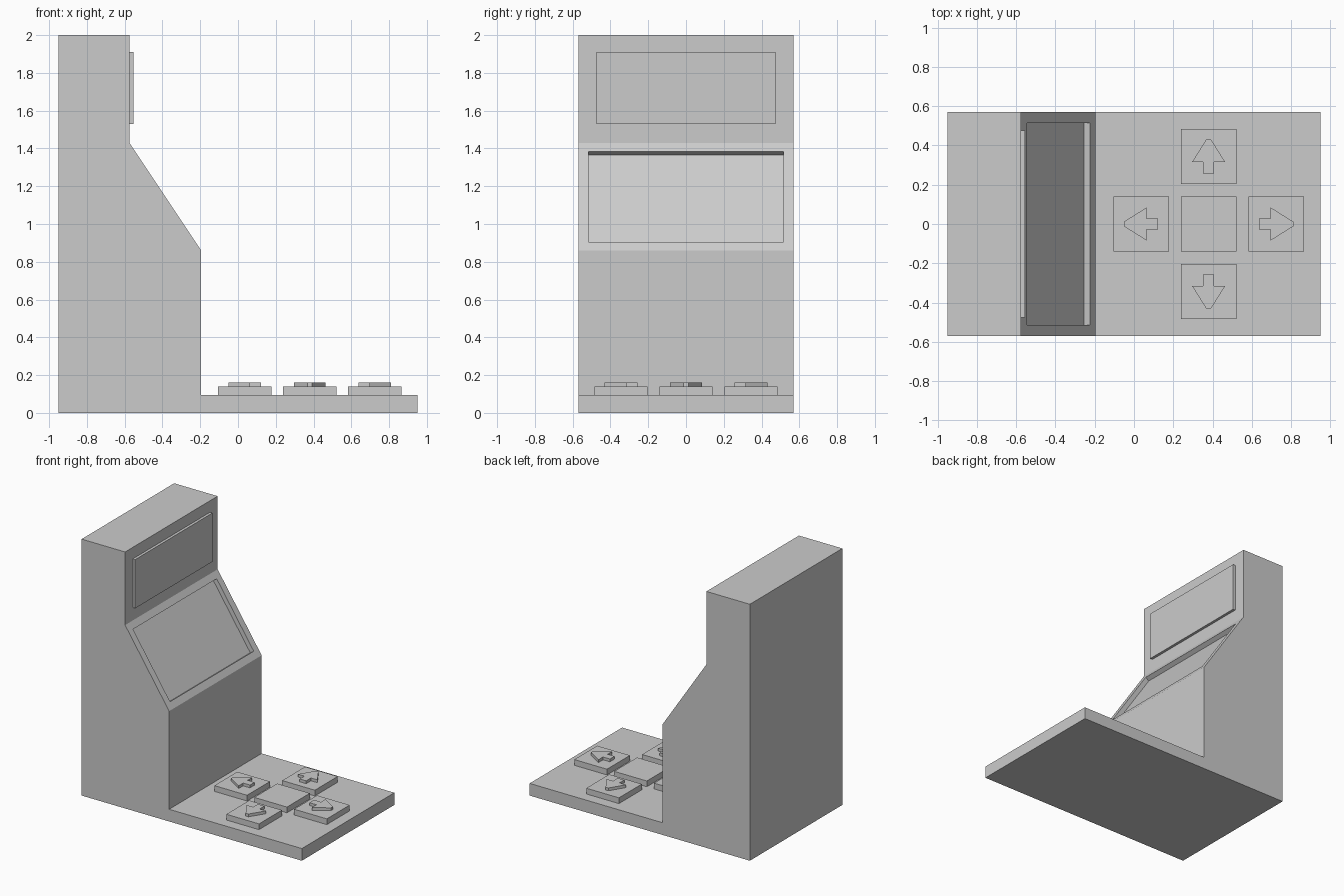
import bpy, bmesh
from math import radians
from mathutils import Matrix, Vector

if "Cube" in bpy.data.objects:
    bpy.data.objects.remove(bpy.data.objects["Cube"])

PAD_X = 0.38                          # centre of the button cross
BASE_Z, BUTTON_Z, ARROW_Z = 0.095, 0.14, 0.162


def prism(name, points, offset, edit=None):
    """Extrude a closed polygon by a vector into a solid object."""
    bm = bmesh.new()
    face = bm.faces.new([bm.verts.new(p) for p in points])
    ext = bmesh.ops.extrude_face_region(bm, geom=[face], use_keep_orig=True)
    moved = [g for g in ext["geom"] if isinstance(g, bmesh.types.BMVert)]
    bmesh.ops.translate(bm, verts=moved, vec=Vector(offset))
    bmesh.ops.recalc_face_normals(bm, faces=bm.faces[:])
    if edit:
        edit(bm)
    mesh = bpy.data.meshes.new(name)
    bm.to_mesh(mesh)
    bm.free()
    obj = bpy.data.objects.new(name, mesh)
    bpy.context.collection.objects.link(obj)
    return obj


def recess_screen(bm):
    """Inset the sloped face and sink it straight into the cabinet."""
    bm.normal_update()
    slope = [f for f in bm.faces if f.normal.x > 0.3 and f.normal.z > 0.3]
    bmesh.ops.inset_individual(bm, faces=slope, thickness=0.0545, use_even_offset=True)
    bmesh.ops.inset_individual(bm, faces=slope, thickness=0.0, depth=-0.036)


# Cabinet and floor platform with sunken screen
profile = [(-0.95, 0), (0.95, 0), (0.95, BASE_Z), (-0.195, BASE_Z),
           (-0.195, 0.86), (-0.575, 1.43), (-0.575, 2), (-0.95, 2)]
prism("cabinet", [(x, -0.57, z) for x, z in profile], (0, 1.14, 0), recess_screen)

# Raised sign panel above the screen
sign = [(-0.475, 1.53), (0.475, 1.53), (0.475, 1.91), (-0.475, 1.91)]
prism("sign_panel", [(-0.575, y, z) for y, z in sign], (0.021, 0, 0))

# Floor buttons: a centre tile plus four tiles carrying outward arrows
square = [(-0.141, -0.141), (0.141, -0.141), (0.141, 0.141), (-0.141, 0.141)]
half_arrow = [(0.257, 0.028), (0.316, 0.028), (0.316, 0.084), (0.431, 0.012)]
arrow = half_arrow + [(x, -y) for x, y in reversed(half_arrow)]

prism("centre_button", [(PAD_X + x, y, BASE_Z) for x, y in square],
      (0, 0, BUTTON_Z - BASE_Z))

for i, side in enumerate(("right", "back", "left", "front")):
    place = Matrix.Translation((PAD_X, 0, 0)) @ Matrix.Rotation(radians(90 * i), 4, "Z")
    prism(side + "_button", [place @ Vector((x + 0.344, y, BASE_Z)) for x, y in square],
          (0, 0, BUTTON_Z - BASE_Z))
    prism(side + "_arrow", [place @ Vector((x, y, BUTTON_Z)) for x, y in arrow],
          (0, 0, ARROW_Z - BUTTON_Z))
